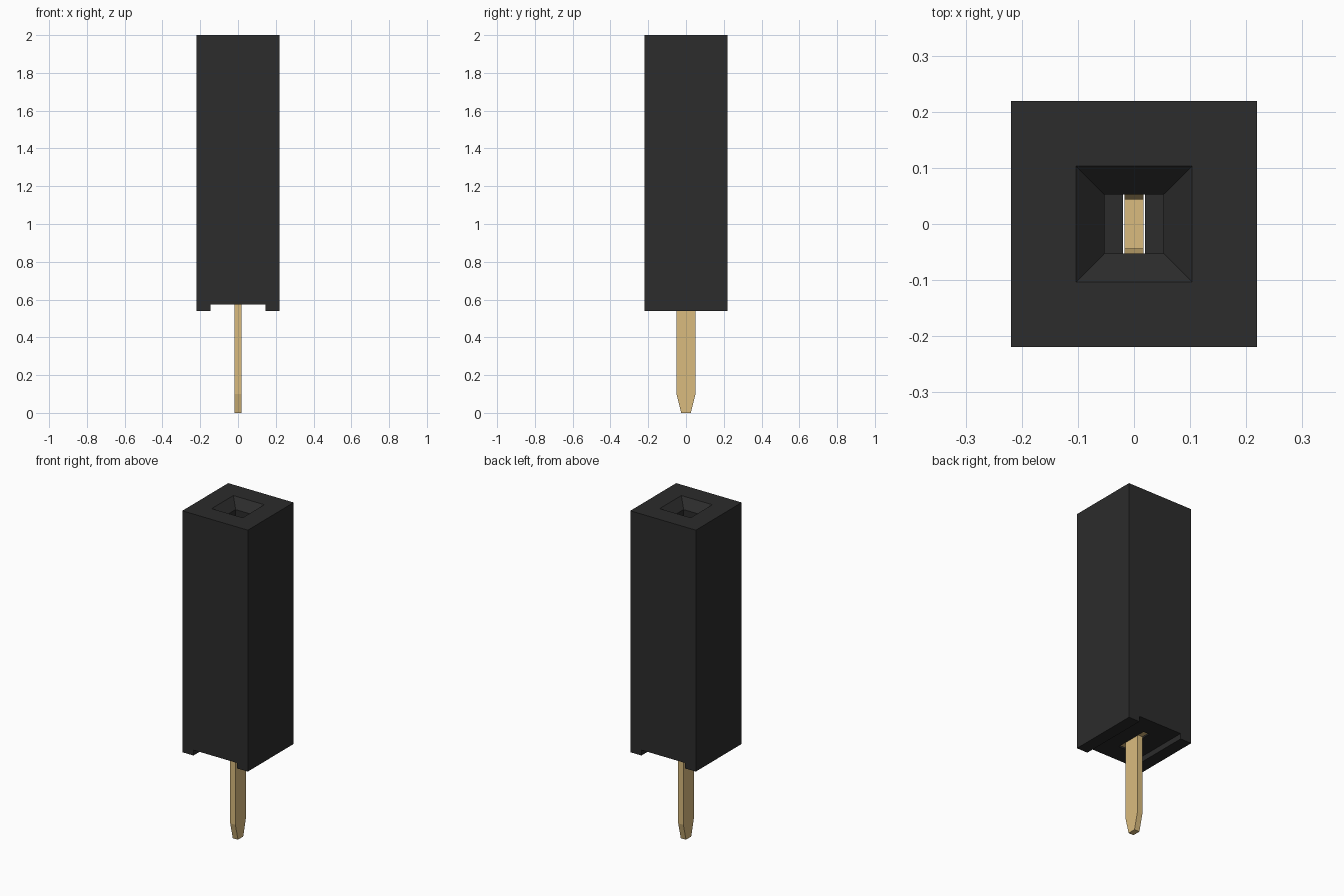
import bpy, bmesh

if "Cube" in bpy.data.objects:
    bpy.data.objects.remove(bpy.data.objects["Cube"])


def material(name, color):
    m = bpy.data.materials.new(name)
    m.diffuse_color = (*color, 1)
    m.use_nodes = True
    m.node_tree.nodes["Principled BSDF"].inputs["Base Color"].default_value = m.diffuse_color
    return m


def make_object(name, bm, mat=None):
    bmesh.ops.recalc_face_normals(bm, faces=bm.faces)
    mesh = bpy.data.meshes.new(name)
    bm.to_mesh(mesh)
    bm.free()
    ob = bpy.data.objects.new(name, mesh)
    bpy.context.collection.objects.link(ob)
    if mat:
        mesh.materials.append(mat)
    return ob


def stack(name, sections, mat=None):
    """Loft of centred rectangles given as (half_x, half_y, z)."""
    bm = bmesh.new()
    rings = [[bm.verts.new((sx * hx, sy * hy, z))
              for sx, sy in ((-1, -1), (1, -1), (1, 1), (-1, 1))]
             for hx, hy, z in sections]
    bm.faces.new(rings[0])
    bm.faces.new(rings[-1])
    for a, b in zip(rings, rings[1:]):
        for i in range(4):
            j = (i + 1) % 4
            bm.faces.new((a[i], a[j], b[j], b[i]))
    return make_object(name, bm, mat)


def cut(target, cutter):
    mod = target.modifiers.new(cutter.name, 'BOOLEAN')
    mod.operation = 'DIFFERENCE'
    mod.solver = 'EXACT'
    mod.object = cutter
    bpy.context.view_layer.objects.active = target
    bpy.ops.object.modifier_apply(modifier=mod.name)
    bpy.data.objects.remove(cutter, do_unlink=True)


black = material("black_plastic", (0.025, 0.025, 0.025))
gold = material("gold_metal", (0.70, 0.50, 0.21))

# Housing with standoff channel, inner cavity, tail slot and funnel mouth
W, BOTTOM, CHANNEL, TOP = 0.219, 0.54, 0.573, 2.0
housing = stack("housing", [(W, W, BOTTOM), (W, W, TOP)], black)
cut(housing, stack("channel", [(0.145, 0.4, 0.4), (0.145, 0.4, CHANNEL)]))
cut(housing, stack("cavity", [(0.0525, 0.11, 0.66), (0.0525, 0.11, 1.85)]))
cut(housing, stack("tail_slot", [(0.02, 0.104, 0.5), (0.02, 0.104, 0.7)]))
cut(housing, stack("mouth", [(0.0525, 0.0525, 1.8), (0.0525, 0.0525, 1.948),
                             (0.1035, 0.1035, TOP), (0.1035, 0.1035, 2.1)]))

# Flat forked contact with tapered solder tail, mirrored half profile in (y, z)
T = 0.0173
half = [(0.025, 0), (0.05, 0.10), (0.05, 0.58), (0.10, 0.58), (0.10, 1.1),
        (0.078, 1.6), (0.10, 1.8), (0.068, 1.8), (0.044, 1.6),
        (0.055, 1.1), (0.055, 0.75)]
profile = half + [(-y, z) for y, z in reversed(half)]
bm = bmesh.new()
face = bm.faces.new([bm.verts.new((-T, y, z)) for y, z in profile])
ext = bmesh.ops.extrude_face_region(bm, geom=[face], use_keep_orig=True)
bmesh.ops.translate(bm, vec=(2 * T, 0, 0),
                    verts=[v for v in ext["geom"] if isinstance(v, bmesh.types.BMVert)])
make_object("contact_pin", bm, gold)
